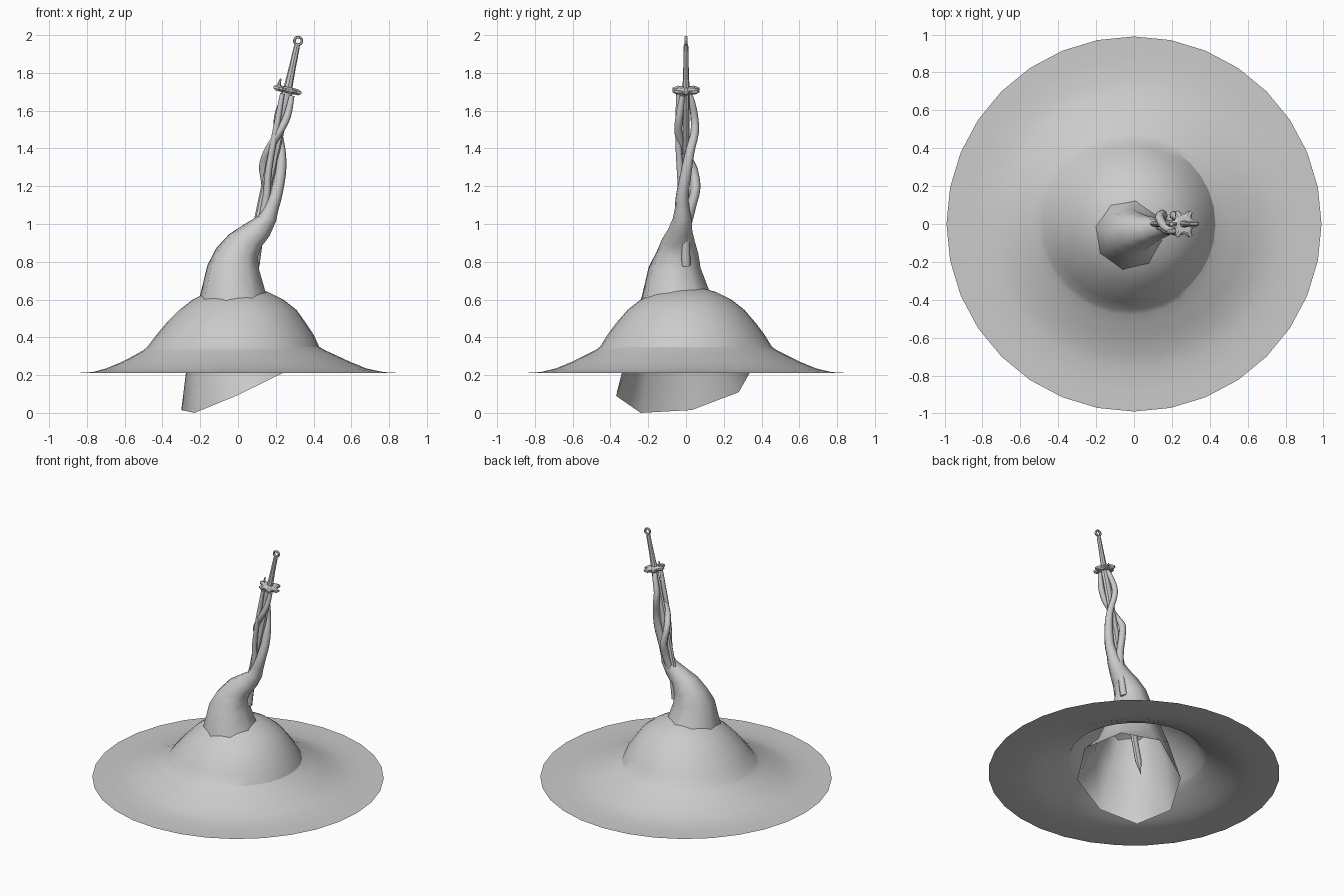
import bpy, bmesh
from math import sin, cos, pi, radians
from mathutils import Vector, Matrix

if "Cube" in bpy.data.objects:
    bpy.data.objects.remove(bpy.data.objects["Cube"])


def make(name, rings, cap_start=False, cap_end=False, angle=40, matrix=None):
    """Skin a list of rings (equal point counts) into one object."""
    bm = bmesh.new()
    loops = [[bm.verts.new(p) for p in ring] for ring in rings]
    n = len(loops[0])
    for a, b in zip(loops, loops[1:]):
        for i in range(n):
            j = (i + 1) % n
            bm.faces.new((a[i], a[j], b[j], b[i]))
    if cap_start:
        bm.faces.new(loops[0][::-1])
    if cap_end:
        bm.faces.new(loops[-1])
    if matrix:
        bm.transform(matrix)
    me = bpy.data.meshes.new(name)
    bm.to_mesh(me)
    bm.free()
    ob = bpy.data.objects.new(name, me)
    bpy.context.collection.objects.link(ob)
    bpy.ops.object.select_all(action='DESELECT')
    ob.select_set(True)
    bpy.context.view_layer.objects.active = ob
    bpy.ops.object.shade_smooth_by_angle(angle=radians(angle))
    return ob


def ellipse(c, rx, ry, n, tilt=0, phase=0):
    """Ring that leans toward +x by tilt degrees."""
    rot = Matrix.Rotation(radians(tilt), 3, 'Y')
    return [Vector(c) + rot @ Vector((rx * cos(2 * pi * i / n + phase),
                                      ry * sin(2 * pi * i / n + phase), 0))
            for i in range(n)]


def smooth_path(pts, steps=4):
    """Catmull-Rom through (x, y, z, radius) points."""
    p = [Vector(q) for q in pts]
    p = [p[0]] + p + [p[-1]]
    out = []
    for k in range(1, len(p) - 2):
        for s in range(steps):
            t = s / steps
            a, b, c, d = p[k - 1:k + 3]
            out.append(0.5 * (2 * b + (c - a) * t + (2 * a - 5 * b + 4 * c - d) * t * t
                              + (3 * b - a - 3 * c + d) * t ** 3))
    return out + [p[-1]]


def vine(name, pts):
    rings = [ellipse(q[:3], q[3], q[3], 8, 12) for q in smooth_path(pts)]
    return make(name, rings, True, True, 60)


# Ground sheet with the domed mound: (radius, height, x offset)
ground = [(.99, .21, 0), (.88, .21, 0), (.77, .216, 0), (.69, .235, -.01), (.60, .272, -.01),
          (.53, .307, -.015), (.48, .332, -.02), (.455, .35, -.025), (.415, .415, -.015),
          (.37, .475, -.01), (.31, .545, 0), (.24, .60, 0), (.16, .64, 0),
          (.08, .662, 0), (.005, .67, 0)]
make("ground_mound", [ellipse((cx, 0, z), r, r, 32) for r, z, cx in ground],
     cap_end=True, angle=30)

# Leaning root: open eight-sided bottom, tapering into the first vine
base = [(.37, -.08, .30), (.28, .20, .33), (.08, .37, .27), (-.18, .28, .11),
        (-.30, .03, .015), (-.23, -.24, 0), (-.01, -.37, .09), (.235, -.32, .21)]
sections = [(0, -.03, .42, .255, .265, 0), (-.025, -.05, .62, .18, .187, 0),
            (-.025, -.06, .77, .14, .14, 5), (-.005, -.045, .85, .114, .112, 12),
            (.04, -.04, .915, .094, .088, 20), (.10, -.03, .967, .075, .065, 25),
            (.155, -.02, 1.03, .05, .05, 15)]
first_vine = [(.175, -.02, 1.08, .04), (.20, -.02, 1.15, .034), (.225, 0, 1.27, .03),
              (.23, .02, 1.38, .025), (.215, .045, 1.48, .023), (.21, .045, 1.56, .021),
              (.235, .03, 1.65, .018), (.25, .01, 1.71, .012)]
rings = [base] + [ellipse((x, y, z), rx, ry, 8, t, -.2) for x, y, z, rx, ry, t in sections]
rings += [ellipse(q[:3], q[3], q[3], 8, 12, -.2) for q in smooth_path(first_vine, 3)]
make("root_and_vine", rings, cap_end=True, angle=60)

# Vines wound round the blade
vine("second_vine", [(.09, 0, .78, .024), (.115, 0, .95, .023), (.145, .025, 1.08, .026),
                     (.15, .05, 1.19, .026), (.135, .035, 1.30, .024), (.16, -.01, 1.39, .022),
                     (.215, -.04, 1.48, .021), (.26, -.035, 1.57, .02), (.285, -.02, 1.68, .014)])
vine("third_vine", [(.12, -.01, 1.0, .018), (.15, -.02, 1.14, .02), (.16, -.03, 1.27, .018),
                    (.185, -.04, 1.42, .016), (.21, -.04, 1.55, .016), (.235, -.04, 1.69, .012)])

# Sword, built upright from its tip then leaned over
lean = Matrix.Translation((-.06, 0, .22)) @ Matrix.Rotation(radians(12.2), 4, 'Y')


def outline(pts, z, s=1):
    return [(x * s, y * s, z) for x, y in pts]


blade = [(.03, 0), (.022, .012), (0, .018), (-.022, .012),
         (-.03, 0), (-.022, -.012), (0, -.018), (.022, -.012)]
make("sword_blade", [outline(blade, 0, .03), outline(blade, .10, .9), outline(blade, 1.53, 1)],
     True, True, 20, lean)

# Six-lobed guard
lobes = [((.065 + .016 * cos(3 * 2 * a)) * cos(a), (.065 + .016 * cos(3 * 2 * a)) * sin(a))
         for a in [2 * pi * (i + .5) / 24 + pi / 6 for i in range(24)]]
make("sword_guard", [outline(lobes, 1.508, .8), outline(lobes, 1.518), outline(lobes, 1.53),
                     outline(lobes, 1.54, .7)], True, True, 30, lean)

# Small prong on the guard
make("guard_prong", [ellipse((-.05, 0, 1.53), .012, .012, 6),
                     ellipse((-.048, 0, 1.575), .004, .004, 6)], True, True, 30, lean)

# Handle
make("sword_handle", [ellipse((0, 0, z), r, r * .8, 8) for z, r in
                      [(1.53, .024), (1.56, .022), (1.65, .018), (1.755, .016), (1.768, .014)]],
     True, True, 30, lean)

# Ring pommel
ring = []
for i in range(17):
    a = 2 * pi * i / 16
    ring.append([((.02 + .007 * cos(b)) * cos(a), .01 * sin(b),
                  1.79 + (.02 + .007 * cos(b)) * sin(a))
                 for b in [2 * pi * k / 6 for k in range(6)]])
pommel = make("ring_pommel", ring, matrix=lean)
bm = bmesh.new()
bm.from_mesh(pommel.data)
bmesh.ops.remove_doubles(bm, verts=bm.verts, dist=1e-5)
bmesh.ops.recalc_face_normals(bm, faces=bm.faces)
bm.to_mesh(pommel.data)
bm.free()
